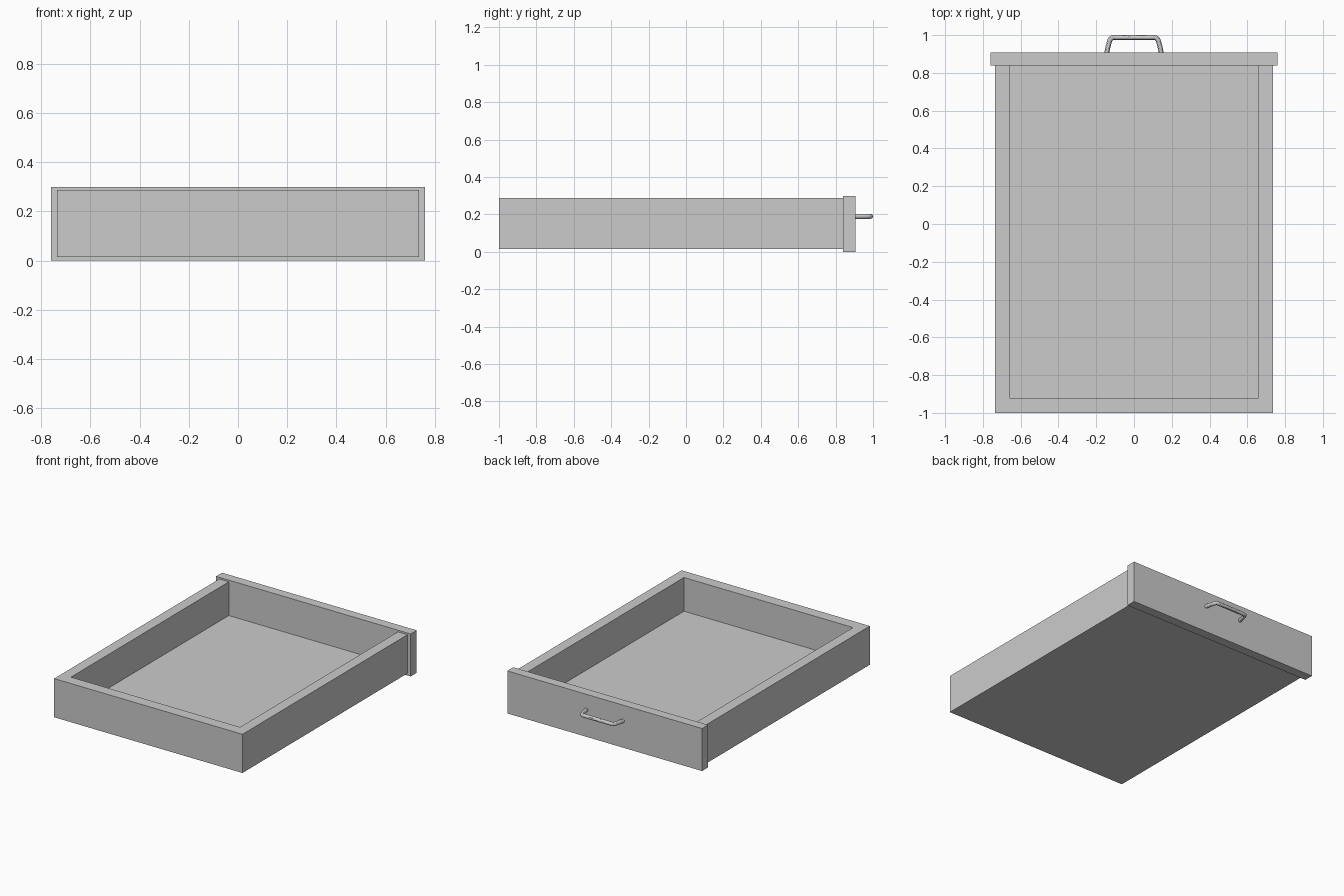
import bpy

if "Cube" in bpy.data.objects:
    bpy.data.objects.remove(bpy.data.objects["Cube"])


def box(name, x, y, z):
    """Box spanning the given (min, max) ranges."""
    bpy.ops.mesh.primitive_cube_add(size=1)
    ob = bpy.context.object
    ob.name = name
    ob.location = [(a + b) / 2 for a, b in (x, y, z)]
    ob.scale = [b - a for a, b in (x, y, z)]
    bpy.ops.object.transform_apply(location=True, rotation=False, scale=True)
    return ob


FACE_BACK, FACE_FRONT = 0.84, 0.907

# Drawer tray: solid box hollowed out, open towards the face panel
tray = box("drawer_tray", (-0.735, 0.735), (-1.0, FACE_BACK), (0.015, 0.288))
cutter = box("tray_cutter", (-0.66, 0.66), (-0.92, 1.2), (0.05, 0.6))
cutter.hide_render = True
mod = tray.modifiers.new("hollow", "BOOLEAN")
mod.operation = "DIFFERENCE"
mod.object = cutter
bpy.context.view_layer.objects.active = tray
bpy.ops.object.modifier_apply(modifier=mod.name)
bpy.data.objects.remove(cutter)

# Face panel, slightly larger than the tray
box("face_panel", (-0.76, 0.76), (FACE_BACK, FACE_FRONT), (0.0, 0.3))

# Pull handle: round bar swept along a path with bent corners
R = 0.013
Y = 1.0 - R
half = [  # point, left handle, right handle (right-hand half)
    ((0.100, Y), (0.040, Y), (0.122, Y)),
    ((0.133, 0.955), (0.127, 0.982), (0.138, 0.938)),
    ((0.144, FACE_FRONT - 0.005), (0.141, 0.925), (0.145, 0.895)),
]
path = [tuple((-p[0], p[1]) for p in (k[0], k[2], k[1])) for k in reversed(half)] + half
curve = bpy.data.curves.new("pull_handle", "CURVE")
curve.dimensions = "3D"
curve.bevel_depth = R
curve.bevel_resolution = 4
curve.resolution_u = 8
curve.use_fill_caps = True
spline = curve.splines.new("BEZIER")
spline.bezier_points.add(len(path) - 1)
for bp, (co, left, right) in zip(spline.bezier_points, path):
    bp.handle_left_type = bp.handle_right_type = "FREE"
    bp.co = (*co, 0.19)
    bp.handle_left = (*left, 0.19)
    bp.handle_right = (*right, 0.19)
handle = bpy.data.objects.new("pull_handle", curve)
bpy.context.collection.objects.link(handle)

# Turn the handle into a smooth-shaded mesh
bpy.ops.object.select_all(action="DESELECT")
handle.select_set(True)
bpy.context.view_layer.objects.active = handle
bpy.ops.object.convert(target="MESH")
bpy.ops.object.shade_smooth_by_angle()
